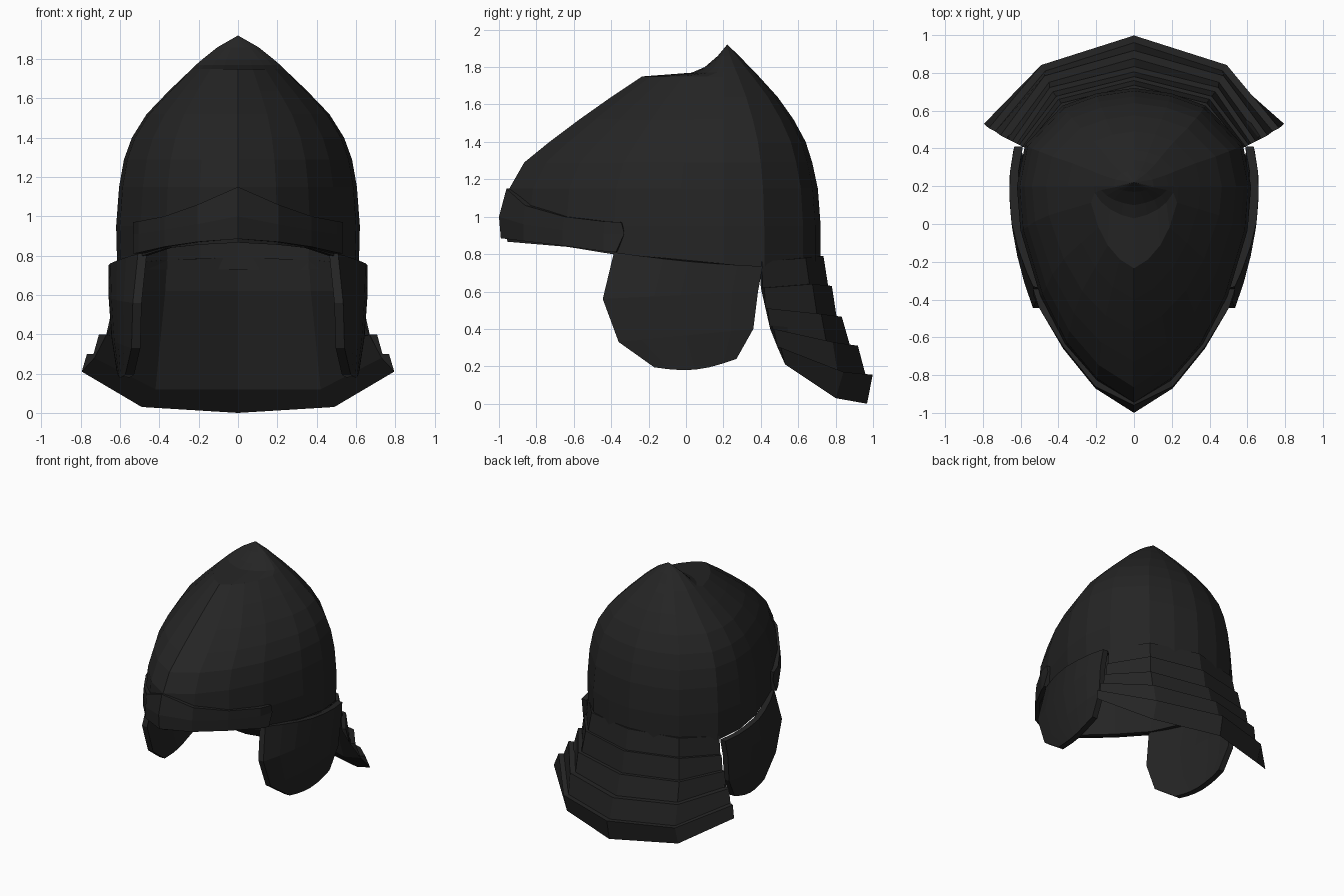
import bpy, bmesh, math
from mathutils import Vector

if "Cube" in bpy.data.objects:
    bpy.data.objects.remove(bpy.data.objects["Cube"])

black = bpy.data.materials.new("blackened_steel")
black.diffuse_color = (0.018, 0.018, 0.018, 1)
black.use_nodes = True
black.node_tree.nodes["Principled BSDF"].inputs["Base Color"].default_value = black.diffuse_color


def loft(name, loops, caps=True, tip=None):
    """Skin closed loops of equal length, with end caps or a tip point."""
    bm = bmesh.new()
    rows = [[bm.verts.new(p) for p in loop] for loop in loops]
    n = len(rows[0])
    for a, b in zip(rows, rows[1:]):
        for i in range(n):
            j = (i + 1) % n
            bm.faces.new((a[i], a[j], b[j], b[i]))
    if caps:
        bm.faces.new(rows[0])
        bm.faces.new(rows[-1])
    if tip:
        t = bm.verts.new(tip)
        for i in range(n):
            bm.faces.new((rows[-1][i], rows[-1][(i + 1) % n], t))
    bmesh.ops.recalc_face_normals(bm, faces=bm.faces)
    me = bpy.data.meshes.new(name)
    bm.to_mesh(me)
    bm.free()
    me.materials.append(black)
    ob = bpy.data.objects.new(name, me)
    bpy.context.collection.objects.link(ob)
    return ob


def mirrored(stations):
    """Stations from the +x end to the centre, continued to the -x end."""
    return stations + [[(-x, y, z) for x, y, z in s] for s in reversed(stations[:-1])]


# Helmet bowl: stacked pear-shaped rings, round behind and pointed in front
HALF = [(0, 1), (.32, .945), (.61, .82), (.93, .42), (1, 0), (.97, -.2),
        (.8, -.5), (.59, -.72), (.32, -.89), (0, -1)]
RING = HALF + [(-x, y) for x, y in reversed(HALF[1:-1])]
YC = .2


def ring(z, w, front, back):
    pts = []
    for u, v in RING:
        y = YC + v * ((back - YC) if v > 0 else (YC - front))
        rim = .765 - .085 * min(y, .42) + (.02 if y < -.6 else 0)
        pts.append((u * w, y, z if z else rim))
    return pts


bowl = loft("helmet_bowl", [ring(*r) for r in (
    (None, .615, -.955, .72), (.95, .62, -.965, .72), (1.15, .605, -.945, .705),
    (1.29, .58, -.865, .675), (1.40, .54, -.73, .64), (1.52, .465, -.57, .575),
    (1.64, .35, -.40, .49), (1.75, .235, -.235, .39), (1.77, .215, .03, .37),
    (1.80, .18, .10, .34), (1.86, .105, .17, .285))],
    caps=False, tip=(0, .22, 1.92))
sol = bowl.modifiers.new("thickness", "SOLIDIFY")
sol.thickness = .03
sol.offset = -1

# Brow band: raised strip round the front, peaked in the middle
brow = []
for x, bot, mid, top in (
        (.535, (-.375, .81), (-.33, .91), (-.345, .97)),
        (.505, (-.44, .815), (-.44, .91), (-.44, .975)),
        (.375, (-.66, .845), (-.66, .93), (-.65, 1.0)),
        (.205, (-.87, .87), (-.87, .96), (-.86, 1.06)),
        (0, (-.99, .885), (-1.0, 1.0), (-.96, 1.15))):
    outer = [(x, *bot), (x, *mid), (x, *top)]
    inner = [(px * .91, py + .05 * min(1, max(0, -py - .3) * 2), pz)
             for px, py, pz in reversed(outer)]
    brow.append(outer + inner)
loft("brow_band", mirrored(brow))


# Cheek guards: bowed slabs with a rounded lower edge
def cheek_x(y, z):
    x = .66 - .30 * max(0, .2 - y) ** 2 - .6 * max(0, y - .2) ** 2
    x -= .16 * max(0, .48 - z)
    if z > .56:
        x -= .2 * (z - .56) * max(0, -y) / .4
    return x


cheek = []
for f, b, dip in (((-.385, .81), (.41, .735), .012), ((-.445, .56), (.385, .6), 0),
                  ((-.36, .33), (.36, .4), 0), ((-.17, .195), (.27, .24), .035)):
    outer = []
    for i in range(7):
        t = i / 6
        y = f[0] + (b[0] - f[0]) * t
        z = f[1] + (b[1] - f[1]) * t - dip * math.sin(math.pi * t)
        outer.append((cheek_x(y, z), y, z))
    inner = [(x - .045, y, z) for x, y, z in reversed(outer)]
    cheek.append(outer + inner)
guard = loft("cheek_guards", cheek)
mir = guard.modifiers.new("other_side", "MIRROR")
mir.use_axis[0] = True

# Neck guard: five overlapping flared plates, each stepping out from the last
edges = {  # plate edges from top to bottom at each station: x, y, z
    "end": [(.578, .405, .76), (.59, .41, .62), (.62, .425, .51),
            (.67, .45, .40), (.735, .49, .30), (.795, .53, .21)],
    "corner": [(.385, .64, .78), (.40, .66, .64), (.43, .70, .48),
               (.45, .75, .33), (.47, .81, .17), (.49, .80, .03)],
    "middle": [(0, .735, .79), (0, .76, .63), (0, .805, .465),
               (0, .877, .31), (0, .96, .155), (0, .968, 0)]}
inside = {"end": [(.73, .50, .28), (.55, .40, .62), (.545, .395, .76)],
          "corner": [(.42, .73, .12), (.37, .61, .62), (.36, .60, .78)],
          "middle": [(0, .87, .12), (0, .71, .62), (0, .70, .79)]}
steps = (.02, .028, .042, .038)
neck = []
for key in ("end", "corner", "middle"):
    e = edges[key]
    loop = [e[0]]
    for k, s in enumerate(steps):
        p = Vector(e[k + 1])
        out = Vector((p.x, p.y - .1, 0)).normalized()
        loop += [tuple(p), tuple(p + out * s)]
    loop += [e[5]] + inside[key]
    neck.append(loop)
loft("neck_guard", mirrored(neck))
